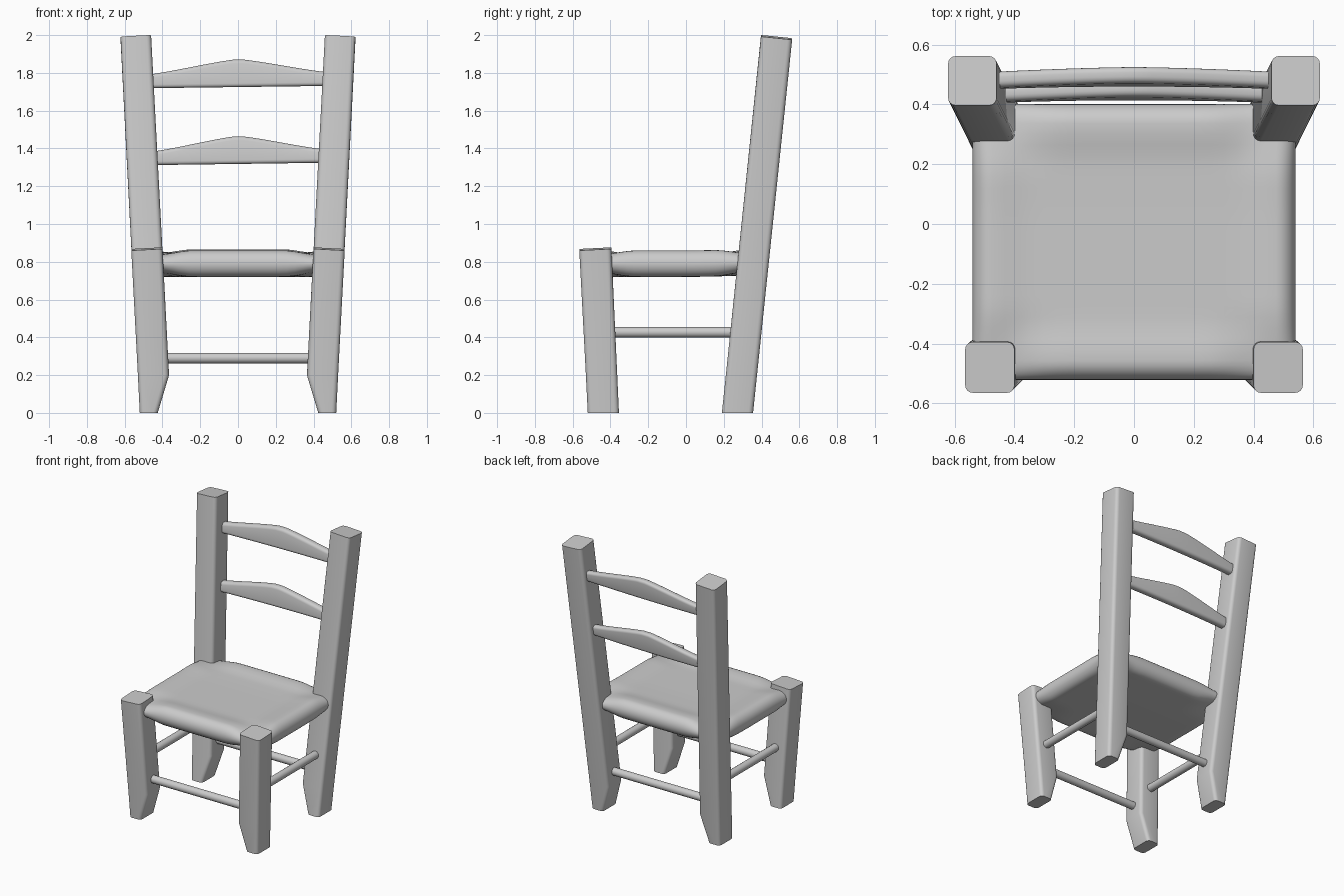
import bpy, bmesh
from math import sin, cos, pi, sqrt
from mathutils import Vector

if "Cube" in bpy.data.objects:
    bpy.data.objects.remove(bpy.data.objects["Cube"])


def finish(name, bm, angle=0.7):
    bmesh.ops.recalc_face_normals(bm, faces=bm.faces)
    mesh = bpy.data.meshes.new(name)
    bm.to_mesh(mesh)
    bm.free()
    ob = bpy.data.objects.new(name, mesh)
    bpy.context.collection.objects.link(ob)
    bpy.ops.object.select_all(action='DESELECT')
    ob.select_set(True)
    bpy.context.view_layer.objects.active = ob
    bpy.ops.object.shade_smooth_by_angle(angle=angle)
    return ob


def loft(name, rings):
    bm = bmesh.new()
    loops = [[bm.verts.new(p) for p in ring] for ring in rings]
    n = len(loops[0])
    for a, b in zip(loops, loops[1:]):
        for i in range(n):
            j = (i + 1) % n
            bm.faces.new((a[i], a[j], b[j], b[i]))
    bm.faces.new(loops[0])
    bm.faces.new(loops[-1])
    return finish(name, bm)


def smooth(a, b, t):
    t = max(0.0, min(1.0, (t - a) / (b - a)))
    return t * t * (3 - 2 * t)


# Rounded square section, inner side at x0, outer side at x1
def section(side, x0, x1, y0, y1, z, tilt=(0, 0), r=0.025, seg=4):
    cx, cy = (x0 + x1) / 2, (y0 + y1) / 2
    pts = []
    for k in range(4):
        ox = x1 - r if k in (0, 3) else x0 + r
        oy = y1 - r if k < 2 else y0 + r
        for i in range(seg + 1):
            a = pi / 2 * (k + i / seg)
            x, y = ox + r * cos(a), oy + r * sin(a)
            pts.append((side * x, y, z - tilt[0] * (x - cx) - tilt[1] * (y - cy)))
    return pts


# Legs: tapered feet, splayed outward; the back pair rises into the backrest
for side, tag in ((-1, "left"), (1, "right")):
    loft("front_leg_" + tag, [
        section(side, 0.425, 0.52, -0.52, -0.355, 0),
        section(side, 0.365, 0.53, -0.53, -0.364, 0.2),
        section(side, 0.40, 0.565, -0.565, -0.395, 0.868, (0.052, -0.05))])
    loft("back_leg_" + tag, [
        section(side, 0.425, 0.52, 0.19, 0.355, 0),
        section(side, 0.365, 0.53, 0.211, 0.376, 0.2),
        section(side, 0.46, 0.622, 0.397, 0.562, 1.988, (0.052, 0.103))])


# Stretchers: round rods between the legs
def rod(name, a, b, r):
    a, b = Vector(a), Vector(b)
    d = (b - a).normalized()
    u = d.cross(Vector((0, 0, 1))).normalized()
    v = d.cross(u)
    loft(name, [[p + r * (cos(2 * pi * i / 16) * u + sin(2 * pi * i / 16) * v)
                 for i in range(16)] for p in (a, b)])


rod("front_stretcher", (-0.40, -0.452, 0.29), (0.40, -0.452, 0.29), 0.028)
rod("back_stretcher", (-0.40, 0.303, 0.29), (0.40, 0.303, 0.29), 0.028)
for side, tag in ((-1, "left"), (1, "right")):
    rod("side_stretcher_" + tag, (side * 0.46, -0.42, 0.427), (side * 0.46, 0.28, 0.427), 0.028)


# Back slats: peaked profile, rounded section, leaning with the back legs
def slat(name, z, y, half):
    rings = []
    for i in range(33):
        x = half * (i / 16 - 1)
        f = 1 - min(1, max(0, (abs(x) - 0.03) / (half - 0.03)))
        f = 0.8 * f + 0.2 * f * f * (3 - 2 * f)
        h = 0.073 + 0.072 * f
        bow = 0.008 * (1 - (x / half) ** 2)
        z0 = z + 0.006 * (x / half)
        hy, hz, r = 0.027, h / 2, 0.02
        ring = []
        for k in range(4):
            sx = 1 if k in (0, 3) else -1
            sz = 1 if k < 2 else -1
            for j in range(5):
                a = pi / 2 * (k + j / 4)
                dy = sx * (hy - r) + r * cos(a)
                dz = sz * (hz - r) + r * sin(a)
                ring.append((x, y + bow + dy + 0.103 * (dz + hz), z0 + hz + dz))
        rings.append(ring)
    loft(name, rings)


slat("lower_back_slat", 1.318, 0.431, 0.44)
slat("upper_back_slat", 1.725, 0.477, 0.465)

# Seat: thin pillow with rounded rims, gently dished, thinning toward the legs
X, Y0, Y1, R = 0.54, -0.522, 0.402, 0.065
rim = [R * (1 - cos(pi / 2 * i / 6)) for i in range(7)]


def stations(a, b, n=22):
    mid = [a + R + (b - a - 2 * R) * i / n for i in range(1, n)]
    return [a + t for t in rim] + mid + [b - t for t in reversed(rim)]


xs, ys = stations(-X, X), stations(Y0, Y1)
bm = bmesh.new()
sheets = []
for sgn in (1, -1):
    grid = []
    for x in xs:
        row = []
        for y in ys:
            dx, dy = X - abs(x), min(y - Y0, Y1 - y)
            ex = sqrt(max(0, 1 - (1 - min(dx / R, 1)) ** 2))
            ey = sqrt(max(0, 1 - (1 - min(dy / R, 1)) ** 2))
            ym = abs(y - (Y0 + Y1) / 2)
            corner = smooth(0.24, 0.44, abs(x)) * smooth(0.2, 0.44, ym)
            h = 0.07 - 0.028 * corner
            if sgn > 0:
                h -= 0.014 * smooth(0.06, 0.2, dx) * smooth(0.08, 0.2, dy)
            c = 0.79 + 0.006 * smooth(0, 0.35, y)
            row.append(bm.verts.new((x, y, c + sgn * h * ex * ey)))
        grid.append(row)
    for i in range(len(xs) - 1):
        for j in range(len(ys) - 1):
            bm.faces.new((grid[i][j], grid[i + 1][j], grid[i + 1][j + 1], grid[i][j + 1]))
bmesh.ops.remove_doubles(bm, verts=bm.verts, dist=0.0002)
finish("seat", bm, 1.0)
